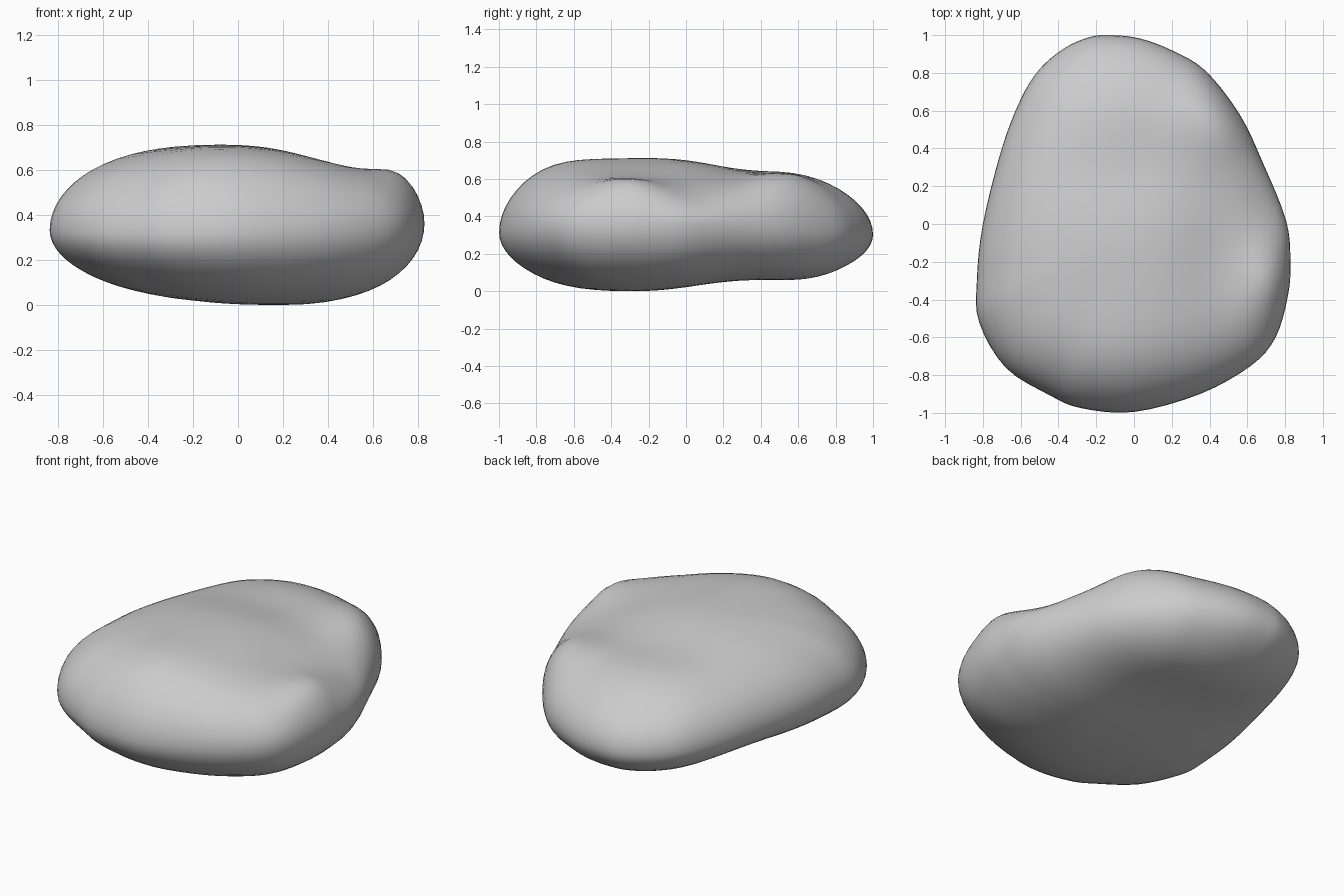
import bpy, bmesh
from math import sin, pi, exp, sqrt
from mathutils import Vector

if "Cube" in bpy.data.objects:
    bpy.data.objects.remove(bpy.data.objects["Cube"])

# Plan outline of the pebble (seen from above, clockwise from the back)
OUTLINE = [(-.15, 1), (.02, .985), (.2, .92), (.38, .81), (.56, .58), (.68, .33),
           (.805, .02), (.828, -.2), (.815, -.38), (.75, -.6), (.62, -.75), (.35, -.9),
           (0, -.995), (-.28, -.975), (-.45, -.905), (-.68, -.76), (-.82, -.52), (-.832, -.3),
           (-.8, 0), (-.7, .4), (-.6, .66), (-.5, .82), (-.37, .93), (-.25, .985)]
SUB, RINGS = 4, 18


def smooth_loop(pts, sub):
    """Closed Catmull-Rom curve through pts."""
    v = [Vector(p) for p in pts]
    n, out = len(v), []
    for i in range(n):
        a, b, c, d = v[i - 1], v[i], v[(i + 1) % n], v[(i + 2) % n]
        for k in range(sub):
            t = k / sub
            out.append(.5 * (2 * b + (c - a) * t + (2 * a - 5 * b + 4 * c - d) * t * t
                             + (3 * b - a - 3 * c + d) * t ** 3))
    return out


def bump(x, y, cx, cy, rx, ry):
    return exp(-((x - cx) / rx) ** 2 - ((y - cy) / ry) ** 2)


def top(x, y):
    # broad crown, raised front, hollow at the back and a dip inside the right lip
    return (.728 + .08 * bump(x, y, -.1, -.85, .6, .35)
            - .06 * bump(x, y, .05, .33, .55, .28)
            - .075 * bump(x, y, .5, -.1, .28, .45)
            - .04 * bump(x, y, -.25, .95, .5, .35)
            # right front lip, saddle on the right edge, right back shoulder
            + .11 * bump(x, y, .77, -.34, .16, .2)
            - .08 * bump(x, y, .8, .08, .2, .18)
            + .13 * bump(x, y, .52, .62, .22, .25))


def bottom(x, y):
    # tilted belly, rising toward the back
    return (.012 - .055 * x + .055 * bump(x, y, 0, .3, 1.2, .38)
            - .045 * bump(x, y, 0, -.8, .7, .4)
            - .02 * bump(x, y, .1, .7, .6, .25))


def rim(x, y):
    return .362 + .015 * x - .04 * y * y - .005 * y


def shell(x, y, s, surface):
    r = rim(x, y)
    return r + (surface(x, y) - r) * sqrt(max(0, 1 - s ** 2.5))


# Pebble: concentric rings over the top, round the rim and under the belly
loop = smooth_loop(OUTLINE, SUB)
bm = bmesh.new()
levels = [(sin(pi / 2 * k / RINGS), top) for k in range(1, RINGS + 1)]
levels += [(sin(pi / 2 * k / RINGS), bottom) for k in range(RINGS - 1, 0, -1)]
rings = [[bm.verts.new((p.x * s, p.y * s, shell(p.x * s, p.y * s, s, f))) for p in loop]
         for s, f in levels]
n = len(loop)
for a, b in zip(rings, rings[1:]):
    for i in range(n):
        j = (i + 1) % n
        bm.faces.new((a[i], a[j], b[j], b[i]))
for ring, f in ((rings[0], top), (rings[-1], bottom)):
    c = bm.verts.new((0, 0, f(0, 0)))
    for i in range(n):
        bm.faces.new((ring[i], ring[(i + 1) % n], c))
bmesh.ops.recalc_face_normals(bm, faces=bm.faces)

# Stand it on the ground plane
low = min(v.co.z for v in bm.verts)
bmesh.ops.translate(bm, verts=bm.verts, vec=(0, 0, -low))
for face in bm.faces:
    face.smooth = True
mesh = bpy.data.meshes.new("pebble")
bm.to_mesh(mesh)
bm.free()
bpy.context.collection.objects.link(bpy.data.objects.new("pebble", mesh))
